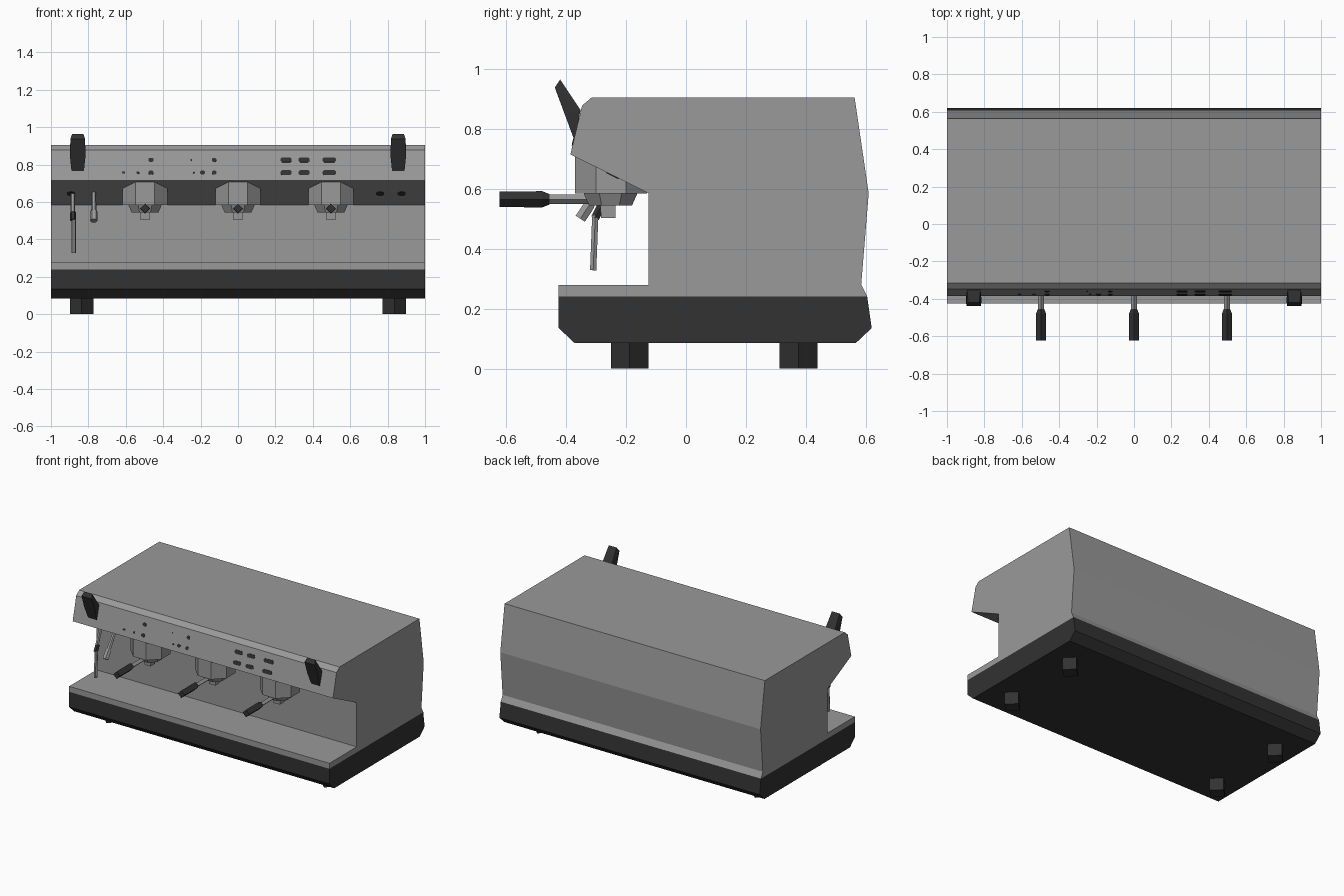
import bpy, bmesh, math
from mathutils import Vector

if "Cube" in bpy.data.objects:
    bpy.data.objects.remove(bpy.data.objects["Cube"])


def material(name, v):
    m = bpy.data.materials.new(name)
    m.diffuse_color = (v, v, v, 1)
    m.use_nodes = True
    m.node_tree.nodes["Principled BSDF"].inputs["Base Color"].default_value = m.diffuse_color
    return m


STEEL = material("brushed_steel", 0.32)
BLACK = material("black_plastic", 0.032)


def finish(name, bm, mat):
    bmesh.ops.recalc_face_normals(bm, faces=bm.faces)
    me = bpy.data.meshes.new(name)
    bm.to_mesh(me)
    bm.free()
    me.materials.append(mat)
    ob = bpy.data.objects.new(name, me)
    bpy.context.collection.objects.link(ob)
    return ob


def extrude_x(name, profile, half, mat):
    """Side profile of (y, z) points swept across the width."""
    bm = bmesh.new()
    f = bm.faces.new([bm.verts.new((-half, y, z)) for y, z in profile])
    r = bmesh.ops.extrude_face_region(bm, geom=[f])
    vs = [e for e in r["geom"] if isinstance(e, bmesh.types.BMVert)]
    bmesh.ops.translate(bm, verts=vs, vec=(2 * half, 0, 0))
    return finish(name, bm, mat)


def tube(name, x, stations, n, mat, phase=0.0):
    """n-sided tube through (y, z, radius) stations."""
    bm = bmesh.new()
    a, b = stations[0], stations[-1]
    d = Vector((0, b[0] - a[0], b[1] - a[1])).normalized()
    u = Vector((1, 0, 0))
    v = d.cross(u)
    rings = []
    for y, z, r in stations:
        angs = [phase + 2 * math.pi * i / n for i in range(n)]
        rings.append([bm.verts.new(Vector((x, y, z)) + r * (math.cos(t) * u + math.sin(t) * v))
                      for t in angs])
    for p, q in zip(rings, rings[1:]):
        for i in range(n):
            j = (i + 1) % n
            bm.faces.new((p[i], p[j], q[j], q[i]))
    bm.faces.new(rings[0][::-1])
    bm.faces.new(rings[-1])
    return finish(name, bm, mat)


def plate(name, x, y, z, w, h, slope):
    """Thin plate with clipped corners, lying on a sloped (dy, dz) surface."""
    u = Vector((1, 0, 0))
    v = Vector((0, slope[0], slope[1])).normalized()
    nrm = u.cross(v)
    c = min(w, h) * 0.3
    a, b = w / 2, h / 2
    pts = [(a, c - b), (a, b - c), (a - c, b), (c - a, b),
           (-a, b - c), (-a, c - b), (c - a, -b), (a - c, -b)]
    bm = bmesh.new()
    base = Vector((x, y, z)) - nrm * 0.003
    lo = [bm.verts.new(base + u * s + v * t) for s, t in pts]
    hi = [bm.verts.new(p.co + nrm * 0.006) for p in lo]
    for i in range(8):
        j = (i + 1) % 8
        bm.faces.new((lo[i], lo[j], hi[j], hi[i]))
    bm.faces.new(lo[::-1])
    bm.faces.new(hi)
    return finish(name, bm, BLACK)


# Main housing and dark base
extrude_x("housing", [(-0.425, 0.24), (0.605, 0.24), (0.585, 0.28), (0.61, 0.585),
                      (0.563, 0.905), (-0.315, 0.905), (-0.347, 0.878), (-0.386, 0.715),
                      (-0.125, 0.585), (-0.125, 0.278), (-0.425, 0.278)], 1.0, STEEL)
extrude_x("base", [(-0.425, 0.24), (-0.425, 0.135), (-0.372, 0.085), (0.567, 0.085),
                   (0.62, 0.135), (0.605, 0.24)], 1.0, BLACK)

# Feet
for x in (-0.836, 0.836):
    for y in (-0.188, 0.376):
        tube("foot", x, [(y, 0, 0.063), (y, 0.09, 0.063)], 4, BLACK)

# Brewing groups with filter holders
P = math.pi / 8
K = 1 / math.cos(P)
for x in (-0.497, 0, 0.497):
    tube("group_head", x, [(-0.25, 0.585, 0.12 * K), (-0.25, 0.709, 0.12 * K)], 8, STEEL, P)
    tube("filter_basket", x, [(-0.252, 0.545, 0.072 * K), (-0.252, 0.59, 0.092 * K)], 8, STEEL, P)
    tube("spout", x, [(-0.26, 0.503, 0.034), (-0.26, 0.55, 0.036)], 4, STEEL, math.pi / 4)
    tube("handle_neck", x, [(-0.3, 0.565, 0.016), (-0.47, 0.565, 0.016)], 4, STEEL)
    tube("handle_grip", x, [(-0.455, 0.565, 0.017), (-0.48, 0.565, 0.027),
                            (-0.622, 0.565, 0.026)], 4, BLACK)

# Steam wand and hot water outlet
tube("wand_upper", -0.884, [(-0.24, 0.655, 0.012), (-0.288, 0.535, 0.012)], 6, STEEL)
tube("wand_joint", -0.881, [(-0.282, 0.545, 0.016), (-0.304, 0.502, 0.016)], 6, BLACK)
tube("wand_lower", -0.877, [(-0.303, 0.51, 0.012), (-0.31, 0.328, 0.012)], 6, STEEL)
tube("water_outlet", -0.771, [(-0.25, 0.655, 0.012), (-0.315, 0.557, 0.014),
                              (-0.322, 0.547, 0.021), (-0.353, 0.5, 0.021)], 6, STEEL)

# Steam levers: faceted paddles, mirrored left and right
for x in (-0.857, 0.857):
    bm = bmesh.new()
    for y, z, w in [(-0.42, 0.965, 0.03), (-0.438, 0.938, 0.039), (-0.405, 0.85, 0.042),
                    (-0.373, 0.763, 0.033), (-0.352, 0.863, 0.036)]:
        for s in (-w, w):
            bm.verts.new((x + s, y, z))
    bmesh.ops.convex_hull(bm, input=bm.verts)
    finish("steam_lever", bm, BLACK)

# Front panel buttons
slope = (0.039, 0.163)
buttons = [(x, z, w, 0.026) for z in (0.825, 0.757)
           for x, w in ((0.257, 0.06), (0.353, 0.06), (0.488, 0.073))]
buttons += [(-0.465, 0.825, 0.028, 0.022), (-0.465, 0.757, 0.028, 0.022),
            (-0.535, 0.757, 0.016, 0.014), (-0.612, 0.757, 0.018, 0.012),
            (-0.25, 0.825, 0.008, 0.01), (-0.235, 0.757, 0.012, 0.01),
            (-0.19, 0.757, 0.026, 0.02), (-0.128, 0.757, 0.024, 0.022),
            (-0.128, 0.825, 0.024, 0.022)]
for x, z, w, h in buttons:
    y = -0.386 + (z - 0.715) * slope[0] / slope[1]
    plate("panel_button", x, y, z, w, h, slope)

# Round plates on the sloped underside
for x in (-0.893, 0.76, 0.875):
    plate("underside_knob", x, -0.2455, 0.645, 0.043, 0.046, (-0.261, 0.13))
